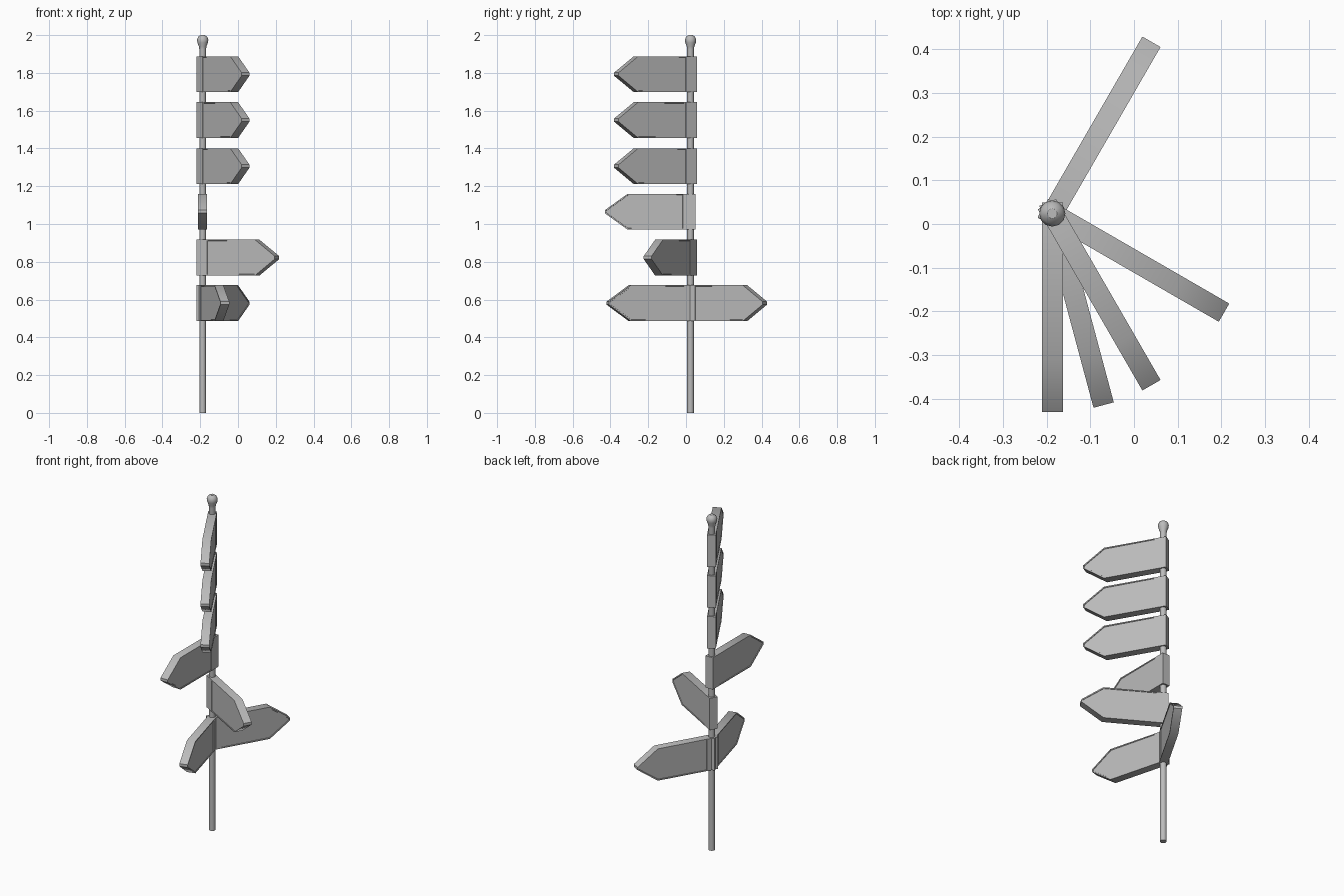
import bpy
import bmesh
import math
from mathutils import Matrix, Vector

cube = bpy.data.objects.get("Cube")
if cube:
    bpy.data.objects.remove(cube, do_unlink=True)

grey = bpy.data.materials.new("painted grey")
grey.use_nodes = True
COLOUR = (0.5, 0.5, 0.5, 1)
grey.diffuse_color = COLOUR
grey.node_tree.nodes["Principled BSDF"].inputs["Base Color"].default_value = COLOUR

AXIS = Vector((-0.187, 0.024, 0))
HALF_THICK, HALF_HIGH = 0.024, 0.095


def finish(name, bm, matrix, angle):
    bmesh.ops.recalc_face_normals(bm, faces=bm.faces)
    mesh = bpy.data.meshes.new(name)
    bm.to_mesh(mesh)
    bm.free()
    obj = bpy.data.objects.new(name, mesh)
    bpy.context.collection.objects.link(obj)
    mesh.materials.append(grey)
    obj.matrix_world = matrix
    bpy.ops.object.select_all(action="DESELECT")
    obj.select_set(True)
    bpy.context.view_layer.objects.active = obj
    bpy.ops.object.shade_smooth_by_angle(angle=math.radians(angle))
    return obj


def slab(profile):
    """Extrude an outline in local x/z across the sign thickness."""
    bm = bmesh.new()
    face = bm.faces.new([bm.verts.new((x, -HALF_THICK, z)) for x, z in profile])
    moved = bmesh.ops.extrude_face_region(bm, geom=[face])["geom"]
    verts = [v for v in moved if isinstance(v, bmesh.types.BMVert)]
    bmesh.ops.translate(bm, verts=verts, vec=(0, 2 * HALF_THICK, 0))
    bmesh.ops.recalc_face_normals(bm, faces=bm.faces)
    return bm


def sign(name, height, degrees):
    place = Matrix.Translation(AXIS + Vector((0, 0, height))) @ Matrix.Rotation(math.radians(degrees), 4, "Z")
    # Arrow board with a thin raised rim around each broad face
    h = HALF_HIGH
    arrow = [(0.036, -h), (0.333, -h), (0.454, -0.008), (0.454, 0.008), (0.333, h), (0.036, h)]
    bm = slab(arrow)
    sides = [f for f in bm.faces if abs(f.normal.y) > 0.9]
    for side in sides:
        bmesh.ops.inset_region(bm, faces=[side], thickness=0.007, depth=0)
        bmesh.ops.inset_region(bm, faces=[side], thickness=0.001, depth=-0.003)
    finish(name + "_board", bm, place, 45)
    # Clamp block around the pole
    clamp = slab([(-0.025, -h), (0.036, -h), (0.036, h), (-0.025, h)])
    finish(name + "_clamp", clamp, place, 30)


# Pole and knob turned from one profile
bm = bmesh.new()
profile = [(0, 0), (0.018, 0), (0.018, 1.925), (0.02, 1.94), (0.028, 1.96),
           (0.03, 1.975), (0.024, 1.991), (0.011, 2), (0, 2)]
points = [bm.verts.new((r, 0, z)) for r, z in profile]
edges = [bm.edges.new(pair) for pair in zip(points, points[1:])]
bmesh.ops.spin(bm, geom=points + edges, cent=(0, 0, 0), axis=(0, 0, 1),
               angle=math.tau, steps=12, use_merge=True)
bmesh.ops.remove_doubles(bm, verts=bm.verts, dist=0.0001)
finish("pole", bm, Matrix.Translation(AXIS), 35)

# Signs from top to bottom, the lowest pair sharing one height
for name, height, degrees in [
    ("top_sign", 1.793, -60), ("second_sign", 1.55, -60), ("third_sign", 1.306, -60),
    ("fourth_sign", 1.065, -90), ("fifth_sign", 0.822, -30),
    ("lowest_front_sign", 0.581, -75), ("lowest_back_sign", 0.581, 60),
]:
    sign(name, height, degrees)
